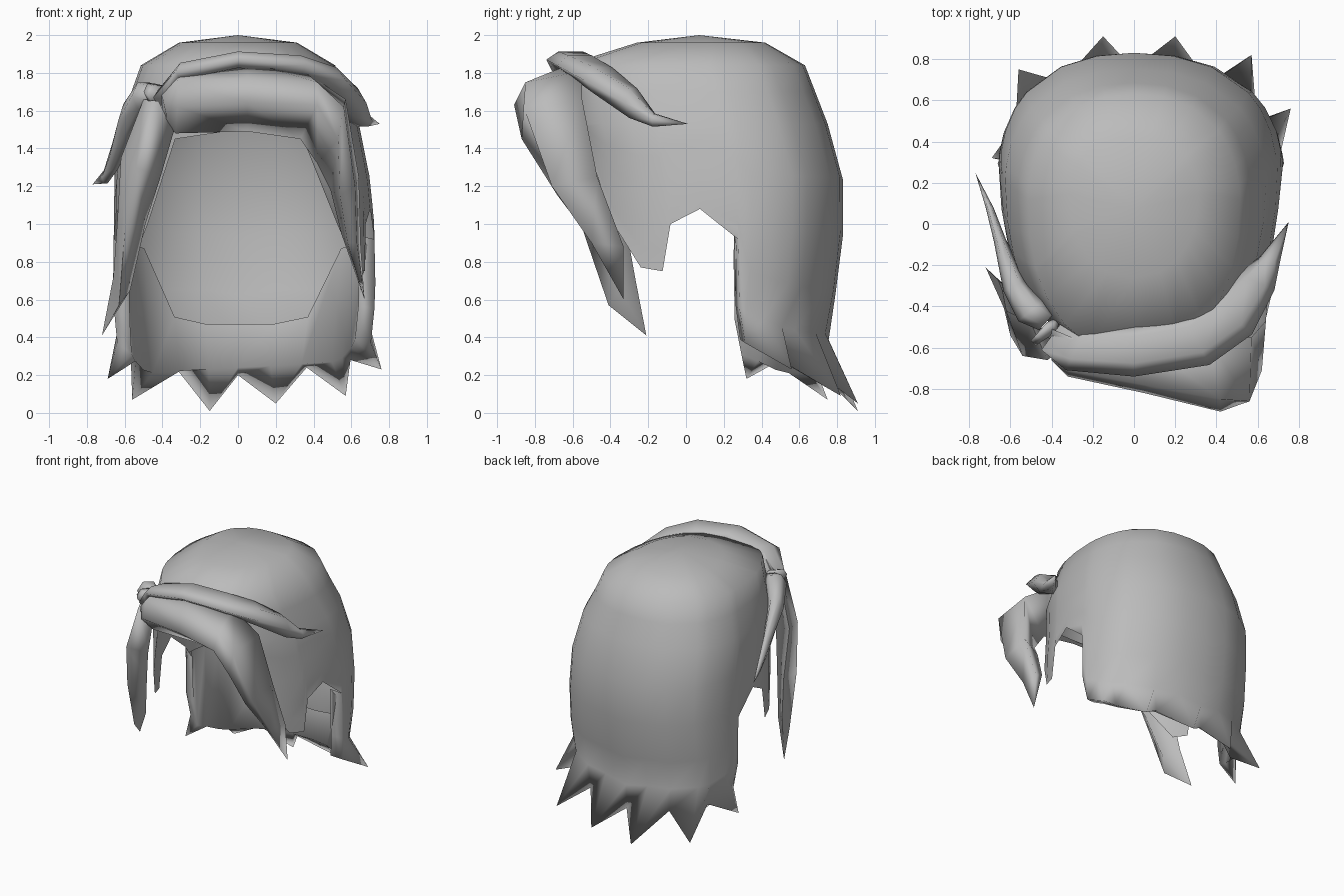
import bpy, bmesh, math
from mathutils import Vector

cube = bpy.data.objects.get("Cube")
if cube:
    bpy.data.objects.remove(cube)

grey = bpy.data.materials.new("hair grey")
grey.use_nodes = True
tone = (0.5, 0.5, 0.5, 1)
grey.diffuse_color = tone
grey.node_tree.nodes["Principled BSDF"].inputs["Base Color"].default_value = tone


def finish(name, bm, angle):
    bmesh.ops.remove_doubles(bm, verts=bm.verts, dist=0.0005)
    bmesh.ops.recalc_face_normals(bm, faces=bm.faces)
    mesh = bpy.data.meshes.new(name)
    bm.to_mesh(mesh)
    bm.free()
    mesh.materials.append(grey)
    obj = bpy.data.objects.new(name, mesh)
    bpy.context.collection.objects.link(obj)
    bpy.ops.object.select_all(action='DESELECT')
    obj.select_set(True)
    bpy.context.view_layer.objects.active = obj
    bpy.ops.object.shade_smooth_by_angle(angle=math.radians(angle))


def skin(bm, rows, closed):
    """Bridge successive rows of points with faces."""
    grid = [[bm.verts.new(p) for p in row] for row in rows]
    for a, b in zip(grid, grid[1:]):
        n = len(a)
        for i in range(n if closed else n - 1):
            j = (i + 1) % n
            bm.faces.new((a[i], a[j], b[j], b[i]))
    return grid


def lock(name, sections, tip):
    """A pointed strand lofted through cross-sections."""
    bm = bmesh.new()
    grid = skin(bm, sections, True)
    bm.faces.new(grid[0])
    end = bm.verts.new(tip)
    last = grid[-1]
    for i, v in enumerate(last):
        bm.faces.new((v, last[(i + 1) % len(last)], end))
    finish(name, bm, 120)


def strand(name, path, tip):
    """A swept strand: each stop is x, y, z, outward radius, height radius."""
    sections = []
    for x, y, z, r, h in path:
        out = Vector((x, y, 0)).normalized()
        ring = []
        for k in range(6):
            a = math.tau * k / 6
            ring.append(Vector((x, y, z)) + out * r * math.cos(a) + Vector((0, 0, h * math.sin(a))))
        sections.append(ring)
    lock(name, sections, tip)


# Cap of hair: height, half width, front y, back y
RINGS = [(2.0, 0, .07, .07), (1.96, .31, -.26, .42), (1.84, .51, -.64, .63),
         (1.53, .62, -.60, .75), (1.24, .65, -.55, .83), (.9, .65, -.55, .83),
         (.62, .66, -.55, .79), (.42, .64, -.52, .75), (.1, .64, -.52, .80)]


def ring_at(z):
    for a, b in zip(RINGS, RINGS[1:]):
        if z >= b[0]:
            t = (a[0] - z) / (a[0] - b[0])
            return [p + (q - p) * t for p, q in zip(a, b)]
    return RINGS[-1]


def cap_point(side, angle, z, scale=1.0):
    _, w, front, back = ring_at(z)
    c, s = math.cos(math.radians(angle)), math.sin(math.radians(angle))
    c = math.copysign(abs(c) ** .88, c)
    if side > 0:
        w *= 1 + .1 * min(1, max(0, 1.7 - z) / .7)
    # The sides run straighter toward the face, below the crown
    power = .88
    if c < 0:
        power -= .28 * min(1, max(0, 1.84 - z) / .3)
    x = side * w * abs(s) ** power * (1 + .1 * c)
    y = (front + back) / 2 + (back - front) / 2 * c
    return Vector((x * scale, .1 + (y - .1) * scale, z))


# Half of the hem, from the middle of the back to the front: angle, height
HEM = [(0, .20), (12, .24), (27, .24), (46, .26), (55, .28), (66, .33), (75, .37),
       (78, .55), (81, .92), (94, 1.08), (106, 1.0), (109, .75), (120, .77),
       (137, 1.0), (156, 1.45), (180, 1.5)]
VALLEYS = (0, 27, 55)
TIPS = {(1, 12): (.2, .91, .05), (1, 46): (.57, .82, .09), (1, 66): (.76, .56, .23),
        (-1, 12): (-.15, .91, .01), (-1, 46): (-.56, .75, .07), (-1, 66): (-.69, .32, .18)}
columns = [(-1, a, z) for a, z in reversed(HEM)] + [(1, a, z) for a, z in HEM[1:]]

rows = [[cap_point(s, a, z) for s, a, _ in columns] for z in (2.0, 1.96, 1.84, 1.7, 1.53)]
for t in (.22, .45, .68, .86):
    rows.append([cap_point(s, a, 1.53 + (h - 1.53) * t) for s, a, h in columns])
hem_row = [Vector(TIPS.get((s, a), cap_point(s, a, h, .95 if a in VALLEYS else 1)))
           for s, a, h in columns]
rows.append(hem_row)
bm = bmesh.new()
skin(bm, rows, False)

# Underside of the back hair, turned inward and up to the inner wall
back = [i for i, (s, a, h) in enumerate(columns) if a <= 81]
low, ridge = [], []
for i in back:
    s, a, h = columns[i]
    tilt = .04 * s * math.sin(math.radians(a))
    low.append(cap_point(s, a, max(h - .02, .24) + tilt, .88))
    rise = min(1, max(0, a - 25) / 22)
    ridge.append(cap_point(s, a, .47 + .42 * rise, .95))
skin(bm, [[hem_row[i] for i in back], low, ridge], False)
bmesh.ops.dissolve_degenerate(bm, dist=0.0005, edges=bm.edges)
finish("hair_cap", bm, 180)

# Swept fringe, full at the front and tapering down the left side
lock("fringe", [
    [(-.42, -.5, 1.70), (-.40, -.66, 1.67), (-.38, -.68, 1.58), (-.38, -.55, 1.52)],
    [(-.30, -.55, 1.82), (-.32, -.71, 1.76), (-.32, -.74, 1.62), (-.33, -.6, 1.48)],
    [(.05, -.58, 1.86), (.05, -.78, 1.77), (.05, -.82, 1.64), (.05, -.62, 1.49)],
    [(.35, -.55, 1.81), (.42, -.85, 1.75), (.42, -.91, 1.63), (.33, -.62, 1.45)],
    [(.57, -.55, 1.66), (.56, -.86, 1.62), (.53, -.87, 1.45), (.42, -.62, 1.32)],
    [(.64, -.47, 1.25), (.62, -.71, 1.20), (.54, -.68, 1.15), (.49, -.5, 1.18)],
    [(.65, -.33, .88), (.63, -.50, .90), (.58, -.49, .90), (.55, -.38, .94)],
], (.67, -.33, .6))

# Side lock on the right
lock("right_side_lock", [
    [(-.50, -.48, 1.66), (-.42, -.66, 1.65), (-.34, -.6, 1.49)],
    [(-.62, -.42, 1.35), (-.54, -.64, 1.30), (-.41, -.55, 1.25)],
    [(-.64, -.32, 1.0), (-.60, -.54, .95), (-.49, -.45, 1.0)],
    [(-.66, -.27, .72), (-.63, -.41, .57), (-.57, -.35, .65)],
], (-.72, -.21, .41))

# Strand swept over the brow, its shorter tail, and the tie between them
strand("brow_strand", [
    (-.39, -.53, 1.67, .10, .05), (-.28, -.60, 1.81, .12, .05), (0, -.61, 1.87, .13, .05),
    (.30, -.56, 1.84, .14, .06), (.47, -.44, 1.76, .14, .08), (.59, -.28, 1.64, .10, .09),
    (.66, -.17, 1.55, .05, .04)], (.75, .01, 1.53))
strand("right_tail", [
    (-.42, -.47, 1.68, .06, .05), (-.50, -.42, 1.68, .08, .08), (-.58, -.30, 1.55, .06, .10),
    (-.65, -.08, 1.36, .03, .08), (-.70, .08, 1.25, .02, .04)], (-.77, .25, 1.21))
strand("strand_tie", [
    (-.46, -.52, 1.70, .06, .05), (-.42, -.52, 1.68, .09, .06)], (-.37, -.52, 1.70))
